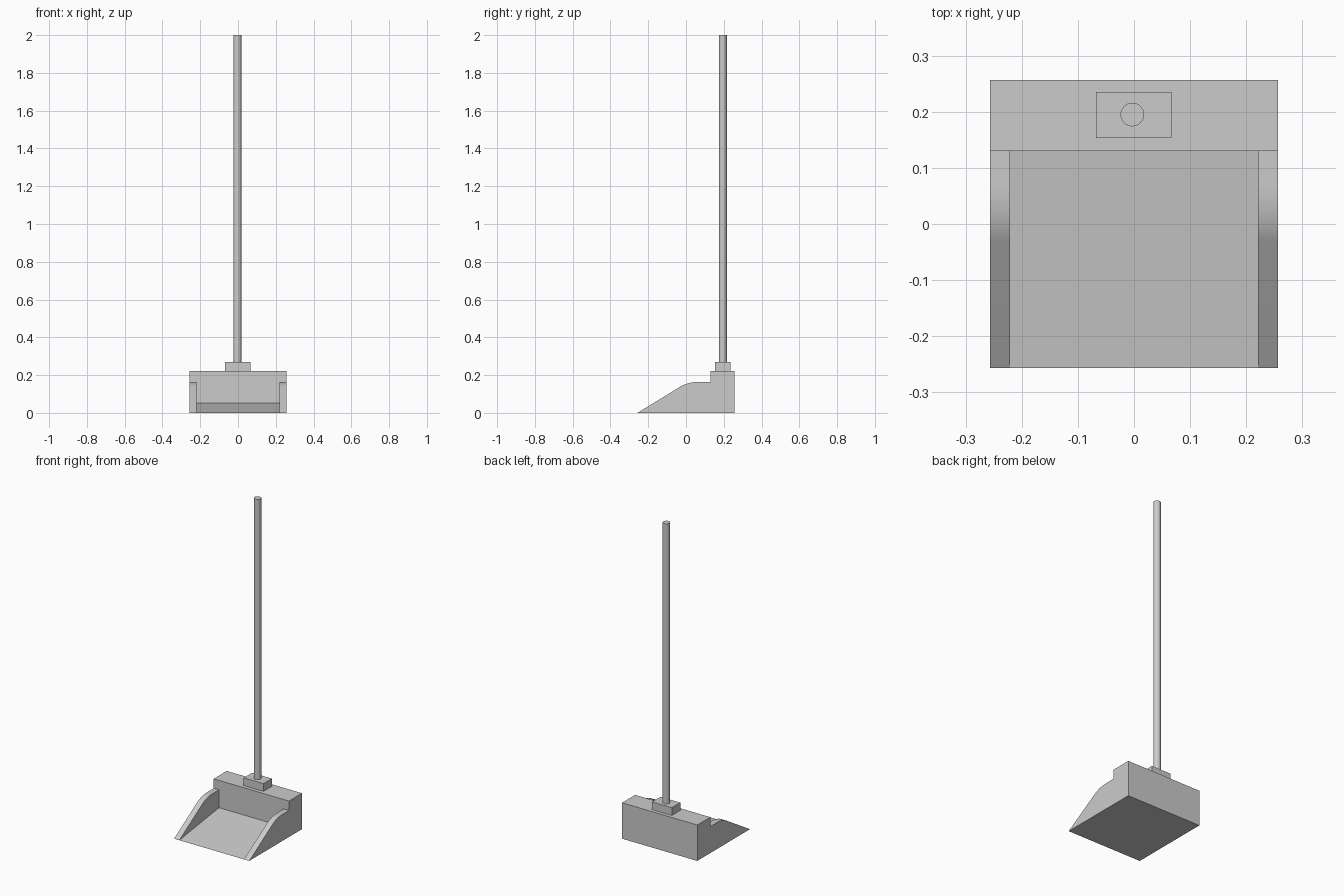
import bpy, bmesh

if "Cube" in bpy.data.objects:
    bpy.data.objects.remove(bpy.data.objects["Cube"])

def smooth(ob):
    bpy.ops.object.select_all(action='DESELECT')
    ob.select_set(True)
    bpy.context.view_layer.objects.active = ob
    bpy.ops.object.shade_smooth_by_angle(angle=0.5)

def extrude_profile(name, pts, x0, x1):
    """Extrude a (y, z) profile along x."""
    bm = bmesh.new()
    face = bm.faces.new([bm.verts.new((x0, y, z)) for y, z in pts])
    geo = bmesh.ops.extrude_face_region(bm, geom=[face])['geom']
    moved = [g for g in geo if isinstance(g, bmesh.types.BMVert)]
    bmesh.ops.translate(bm, verts=moved, vec=(x1 - x0, 0, 0))
    bmesh.ops.recalc_face_normals(bm, faces=bm.faces)
    mesh = bpy.data.meshes.new(name)
    bm.to_mesh(mesh)
    bm.free()
    ob = bpy.data.objects.new(name, mesh)
    bpy.context.collection.objects.link(ob)
    return ob

def box_profile(y0, y1, z0, z1):
    return [(y0, z0), (y1, z0), (y1, z1), (y0, z1)]

W, INNER, BACK = 0.257, 0.221, 0.13

# Solid back block and sloping pan floor
extrude_profile("back_block", box_profile(BACK, W, 0, 0.222), -W, W)
extrude_profile("pan_floor", [(-W, 0), (BACK, 0), (BACK, 0.053)], -INNER, INNER)

# Side walls: straight ramp rounding into a level top
a, c, b = (-0.03, 0.139), (0.012, 0.164), (0.07, 0.164)
curve = []
for i in range(13):
    t = i / 12
    curve.append(tuple((1 - t)**2 * a[k] + 2 * t * (1 - t) * c[k] + t * t * b[k]
                       for k in range(2)))
wall = [(-W, 0)] + curve + [(BACK, 0.164), (BACK, 0)]
for side, name in ((-1, "left_wall"), (1, "right_wall")):
    smooth(extrude_profile(name, wall, side * INNER, side * W))

# Handle socket and long round handle
extrude_profile("handle_socket", box_profile(0.153, 0.235, 0.222, 0.27), -0.068, 0.067)
bpy.ops.mesh.primitive_cylinder_add(vertices=32, radius=0.021, depth=1.73,
                                    location=(-0.003, 0.195, 1.135))
handle = bpy.context.object
handle.name = "handle"
smooth(handle)
